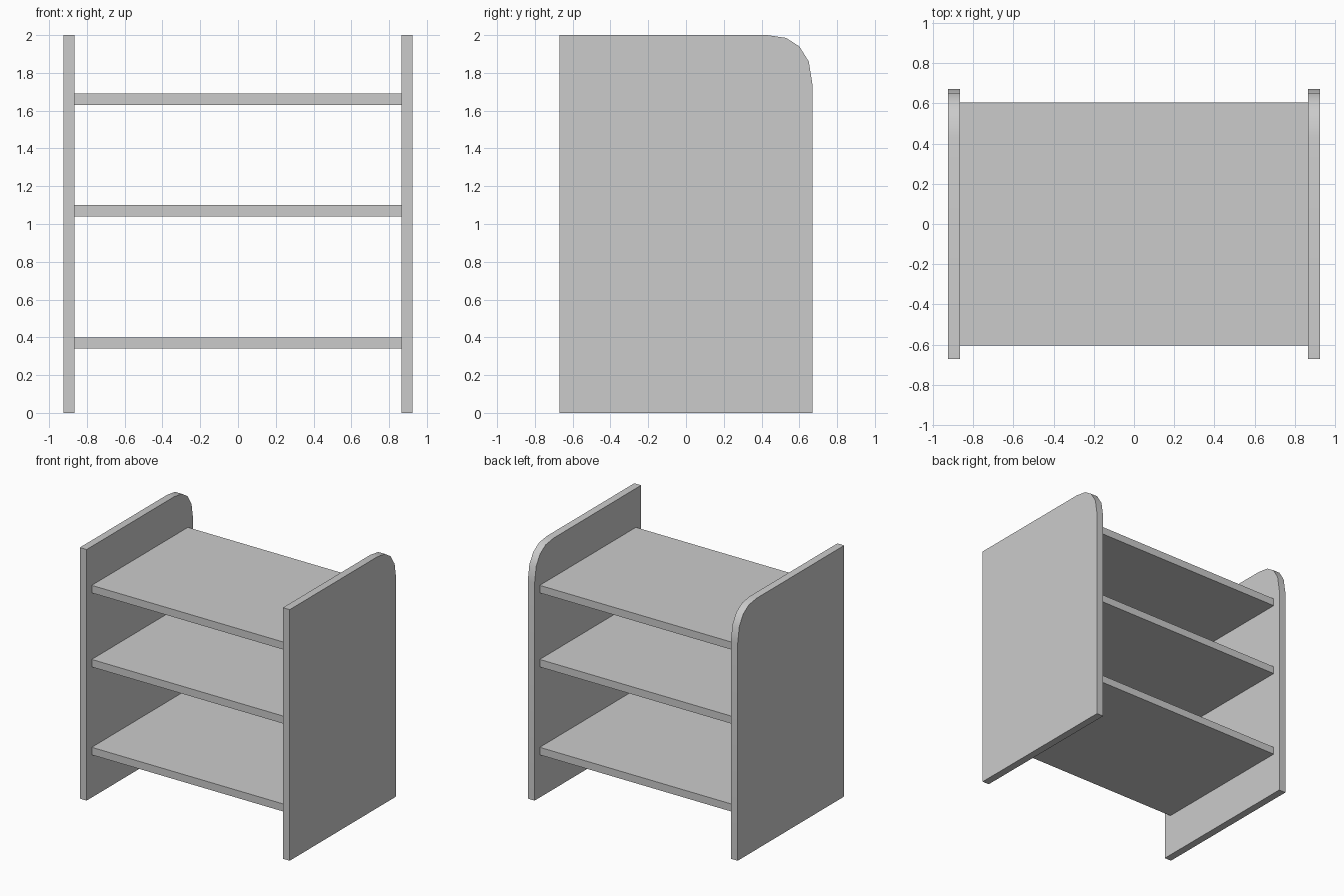
import bpy, bmesh, math

if "Cube" in bpy.data.objects:
    bpy.data.objects.remove(bpy.data.objects["Cube"])

HALF_W, THICK = 0.925, 0.06
INNER = HALF_W - THICK


def finish(name, bm):
    bmesh.ops.recalc_face_normals(bm, faces=bm.faces)
    mesh = bpy.data.meshes.new(name)
    bm.to_mesh(mesh)
    bm.free()
    obj = bpy.data.objects.new(name, mesh)
    bpy.context.collection.objects.link(obj)
    return obj


def side_panel(name, x0):
    # Outline in the y-z plane, rounded at the upper back corner
    outline = [(-0.67, 0), (0.67, 0), (0.67, 1.735), (0.65, 1.86),
               (0.60, 1.94), (0.53, 1.985), (0.43, 2.0), (-0.67, 2.0)]
    bm = bmesh.new()
    face = bm.faces.new([bm.verts.new((x0, y, z)) for y, z in outline])
    ext = bmesh.ops.extrude_face_region(bm, geom=[face])
    verts = [g for g in ext["geom"] if isinstance(g, bmesh.types.BMVert)]
    bmesh.ops.translate(bm, verts=verts, vec=(THICK, 0, 0))
    obj = finish(name, bm)
    # Smooth the rounded corner, keep the square edges sharp
    bpy.ops.object.select_all(action='DESELECT')
    obj.select_set(True)
    bpy.context.view_layer.objects.active = obj
    bpy.ops.object.shade_smooth_by_angle(angle=math.radians(40))


def shelf(name, z0):
    bm = bmesh.new()
    bmesh.ops.create_cube(bm, size=1)
    bmesh.ops.scale(bm, verts=bm.verts, vec=(2 * INNER, 1.21, THICK))
    bmesh.ops.translate(bm, verts=bm.verts, vec=(0, 0, z0 + THICK / 2))
    finish(name, bm)


# Two upright sides
side_panel("left_side_panel", -HALF_W)
side_panel("right_side_panel", INNER)

# Three shelves between them
for name, z in (("lower_shelf", 0.34), ("middle_shelf", 1.04), ("upper_shelf", 1.63)):
    shelf(name, z)
